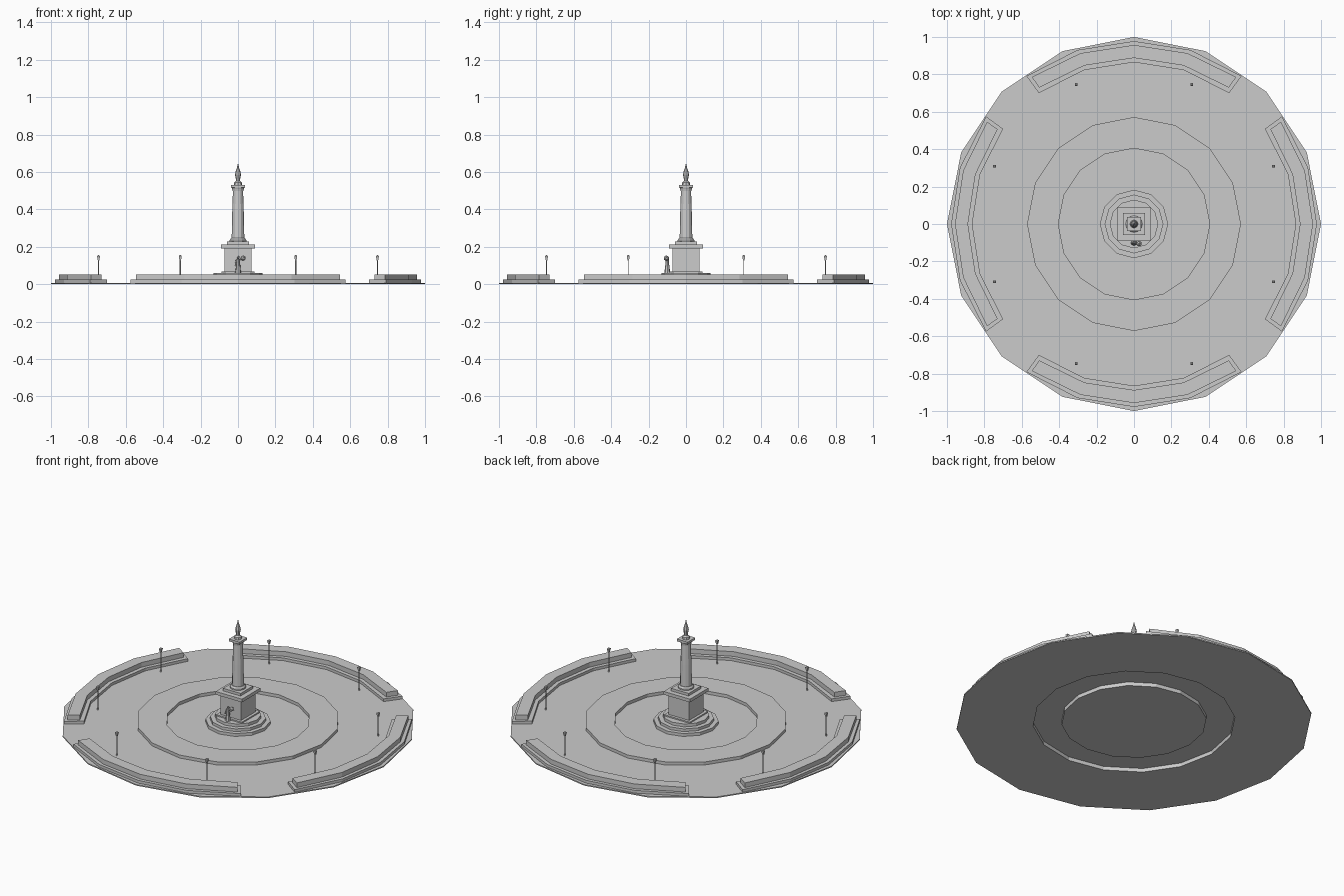
import bpy, bmesh
from math import cos, sin, pi, radians
from mathutils import Vector

if "Cube" in bpy.data.objects:
    bpy.data.objects.remove(bpy.data.objects["Cube"], do_unlink=True)

stone = bpy.data.materials.new("grey_stone")
stone.use_nodes = True
GREY = (0.6, 0.6, 0.6, 1)
stone.diffuse_color = GREY
stone.node_tree.nodes["Principled BSDF"].inputs["Base Color"].default_value = GREY


def finish(name, bm):
    bmesh.ops.remove_doubles(bm, verts=bm.verts, dist=1e-5)
    bmesh.ops.recalc_face_normals(bm, faces=bm.faces)
    mesh = bpy.data.meshes.new(name)
    bm.to_mesh(mesh)
    bm.free()
    mesh.materials.append(stone)
    obj = bpy.data.objects.new(name, mesh)
    bpy.context.collection.objects.link(obj)
    return obj


def lathe(name, profile, sides, center=(0, 0), turn=0.0, closed=False):
    """Revolve (radius, height) points into a faceted solid."""
    bm = bmesh.new()
    rings = []
    for r, z in profile:
        rings.append([bm.verts.new((center[0] + r * cos(turn + 2 * pi * i / sides),
                                    center[1] + r * sin(turn + 2 * pi * i / sides), z))
                      for i in range(sides)])
    pairs = list(zip(rings, rings[1:]))
    if closed:
        pairs.append((rings[-1], rings[0]))
    else:
        bm.faces.new(rings[0])
        bm.faces.new(rings[-1])
    for a, b in pairs:
        for i in range(sides):
            j = (i + 1) % sides
            bm.faces.new((a[i], a[j], b[j], b[i]))
    return finish(name, bm)


def square_stack(name, tiers):
    """Stack square blocks given as (half width, bottom, top)."""
    bm = bmesh.new()
    for half, low, high in tiers:
        made = bmesh.ops.create_cube(bm, size=1)["verts"]
        bmesh.ops.scale(bm, vec=(2 * half, 2 * half, high - low), verts=made)
        bmesh.ops.translate(bm, vec=(0, 0, (low + high) / 2), verts=made)
    mesh = bpy.data.meshes.new(name)
    bm.to_mesh(mesh)
    bm.free()
    mesh.materials.append(stone)
    obj = bpy.data.objects.new(name, mesh)
    bpy.context.collection.objects.link(obj)


def arc_block(name, inner, outer, half_angle, low, high, facing):
    """Curved block made of four straight segments."""
    bm = bmesh.new()
    sections = []
    for k in range(-2, 3):
        a = facing + half_angle * k / 2
        sections.append([bm.verts.new((r * cos(a), r * sin(a), z))
                         for r, z in ((inner, low), (outer, low), (outer, high), (inner, high))])
    for a, b in zip(sections, sections[1:]):
        for i in range(4):
            j = (i + 1) % 4
            bm.faces.new((a[i], a[j], b[j], b[i]))
    bm.faces.new(sections[0])
    bm.faces.new(sections[-1])
    finish(name, bm)


def rod(name, start, end, r1, r2, sides=6):
    """Tapered rod between two points."""
    start, end = Vector(start), Vector(end)
    axis = end - start
    bm = bmesh.new()
    bmesh.ops.create_cone(bm, cap_ends=True, segments=sides, radius1=r1, radius2=r2,
                          depth=axis.length)
    bm.transform(axis.to_track_quat("Z", "Y").to_matrix().to_4x4())
    bmesh.ops.translate(bm, vec=(start + end) / 2, verts=bm.verts)
    finish(name, bm)


def ball(name, center, radius):
    bm = bmesh.new()
    bmesh.ops.create_icosphere(bm, subdivisions=1, radius=radius)
    bmesh.ops.translate(bm, vec=center, verts=bm.verts)
    finish(name, bm)


# Plaza: outer paving, hollow raised ring and inner paving
GROUND, KERB = 0.007, 0.026
R_IN, R_OUT = 0.405, 0.572
lathe("outer_paving", [(R_OUT, 0), (1, 0), (1, GROUND), (R_OUT, GROUND)], 16, closed=True)
lathe("raised_ring", [(R_IN, 0), (R_IN, KERB), (R_OUT, KERB), (R_OUT, 0),
                      (R_OUT - 0.003, 0), (R_OUT - 0.003, KERB - 0.003),
                      (R_IN + 0.003, KERB - 0.003), (R_IN + 0.003, 0)], 16, closed=True)
lathe("inner_paving", [(R_IN, 0), (R_IN, GROUND)], 16)

# Four curved benches on low steps
for n in range(4):
    facing = n * pi / 2
    arc_block(f"bench_step_{n}", 0.865, 0.978, radians(36), GROUND, 0.024, facing)
    arc_block(f"bench_{n}", 0.888, 0.957, radians(34.8), 0.024, 0.053, facing)

# Eight lamp posts
for n in range(8):
    angle = radians(22.5 + 45 * n)
    spot = (0.807 * cos(angle), 0.807 * sin(angle))
    lathe(f"lamp_post_{n}", [(0.005, GROUND), (0.003, 0.02), (0.003, 0.13)], 6, spot)
    lathe(f"lamp_head_{n}", [(0.006, 0.128), (0.011, 0.148), (0.011, 0.151), (0.004, 0.155)],
          4, spot, pi / 4)

# Round steps under the monument
lathe("round_steps", [(0.183, GROUND), (0.183, 0.025), (0.157, 0.025), (0.157, 0.042),
                      (0.13, 0.042), (0.13, 0.06)], 12)

# Square pedestal with cornice and column plinth
square_stack("pedestal", [(0.088, 0.055, 0.068), (0.071, 0.068, 0.192),
                          (0.09, 0.192, 0.212), (0.06, 0.212, 0.228)])

# Tapered column with moulded base, neck and square capital
lathe("column_base", [(0.045, 0.228), (0.045, 0.236), (0.037, 0.246)], 12)
lathe("column_shaft", [(0.034, 0.24), (0.031, 0.38), (0.027, 0.505)], 12)
lathe("column_neck", [(0.029, 0.498), (0.031, 0.508), (0.036, 0.52)], 12)
square_stack("column_capital", [(0.037, 0.517, 0.531)])

# Spired finial
lathe("finial", [(0.022, 0.531), (0.02, 0.545), (0.012, 0.552), (0.012, 0.565), (0.016, 0.585),
                 (0.012, 0.605), (0.006, 0.622), (0.001, 0.645)], 8)

# Small standing figure raising a wreath before the pedestal
Y = -0.1
rod("figure_robe", (0, Y, 0.06), (0.002, Y, 0.115), 0.016, 0.009, 8)
rod("figure_torso", (0.002, Y, 0.112), (0.002, Y, 0.134), 0.009, 0.01, 8)
ball("figure_head", (0.002, Y, 0.143), 0.008)
rod("figure_raised_arm", (0.006, Y, 0.129), (0.024, Y - 0.005, 0.138), 0.005, 0.004)
rod("figure_lowered_arm", (-0.008, Y, 0.13), (-0.014, Y - 0.006, 0.1), 0.004, 0.004)
ball("figure_wreath", (0.027, Y - 0.005, 0.139), 0.016)
